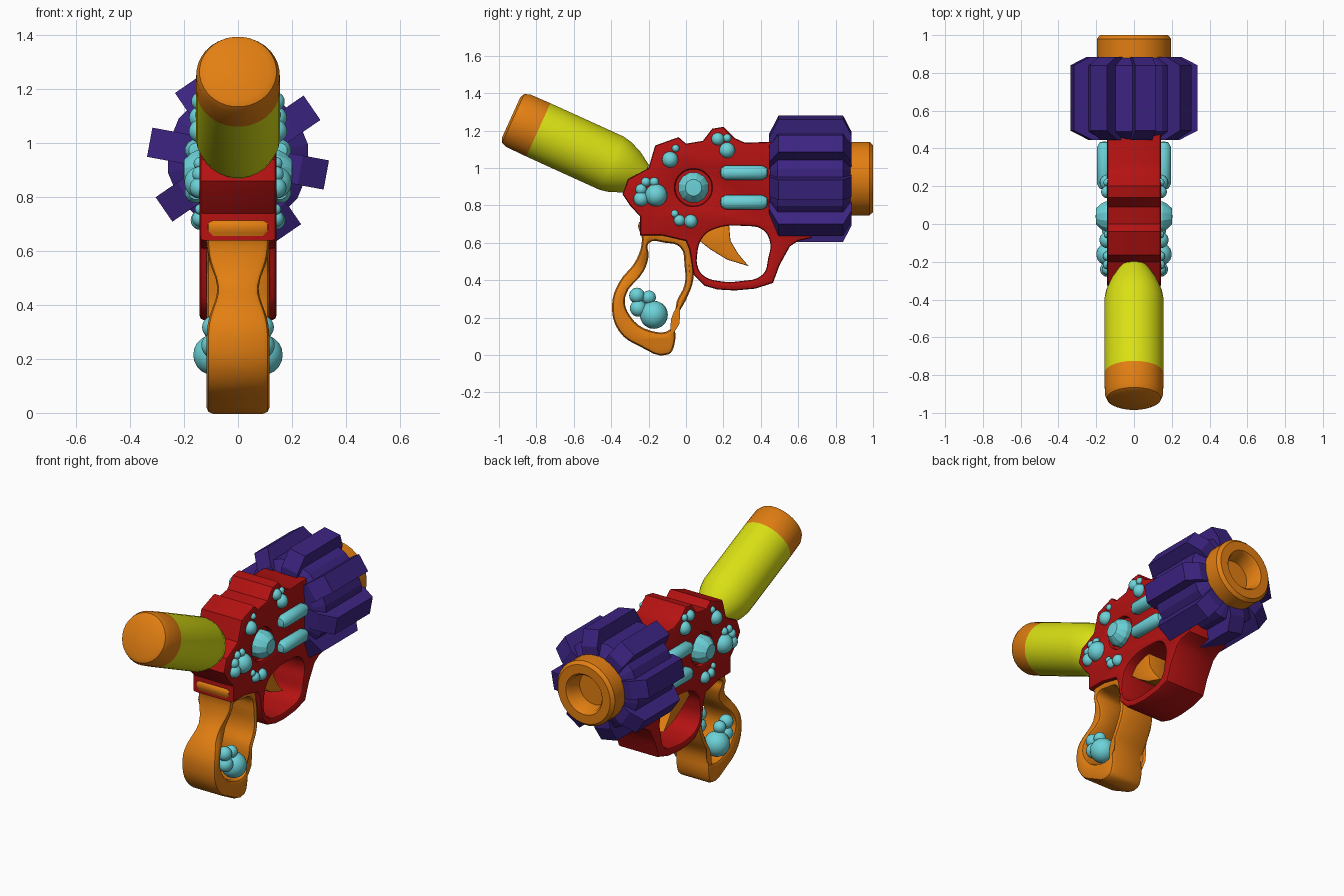
import bpy, bmesh, math
from mathutils import Vector, Matrix

if "Cube" in bpy.data.objects:
    bpy.data.objects.remove(bpy.data.objects["Cube"])

def material(name, rgb):
    m = bpy.data.materials.new(name)
    m.diffuse_color = (*rgb, 1)
    m.use_nodes = True
    m.node_tree.nodes["Principled BSDF"].inputs["Base Color"].default_value = m.diffuse_color
    return m

RED = material("red", (0.46, 0.006, 0.006))
ORANGE = material("orange", (0.76, 0.21, 0.006))
YELLOW = material("yellow", (0.70, 0.75, 0.007))
PURPLE = material("purple", (0.045, 0.017, 0.22))
CYAN = material("cyan", (0.15, 0.65, 0.69))


def finish(name, bm, mats, angle=35):
    bmesh.ops.remove_doubles(bm, verts=bm.verts, dist=0.0002)
    bmesh.ops.recalc_face_normals(bm, faces=bm.faces)
    me = bpy.data.meshes.new(name)
    bm.to_mesh(me)
    bm.free()
    for m in mats:
        me.materials.append(m)
    ob = bpy.data.objects.new(name, me)
    bpy.context.collection.objects.link(ob)
    if angle:
        bpy.ops.object.select_all(action='DESELECT')
        ob.select_set(True)
        bpy.context.view_layer.objects.active = ob
        bpy.ops.object.shade_smooth_by_angle(angle=math.radians(angle))
    return ob


def lathe(bm, profile, origin, axis, segs):
    """Revolve (radius, distance) points around an axis."""
    rot = Vector(axis).to_track_quat('Z', 'Y')
    rings = []
    for r, t in profile:
        rings.append([bm.verts.new(Vector(origin) + rot @ Vector(
            (r * math.cos(2 * math.pi * (i + .5) / segs), r * math.sin(2 * math.pi * (i + .5) / segs), t)))
            for i in range(segs)])
    for a, b in zip(rings, rings[1:]):
        for i in range(segs):
            j = (i + 1) % segs
            bm.faces.new((a[i], a[j], b[j], b[i]))


def plate(loops, half, bevel):
    """Side profile loops (points in y,z, smooth flag) extruded along x with a rounded edge."""
    cu = bpy.data.curves.new("profile", 'CURVE')
    cu.dimensions = '2D'
    cu.fill_mode = 'BOTH'
    cu.extrude = half - bevel
    cu.bevel_depth = bevel
    cu.bevel_resolution = 1
    cu.offset = -bevel
    for pts, smooth in loops:
        sp = cu.splines.new('BEZIER')
        sp.bezier_points.add(len(pts) - 1)
        sp.resolution_u = 4 if smooth else 1
        for bp, (y, z) in zip(sp.bezier_points, pts):
            bp.co = (y, z, 0)
            bp.handle_left_type = bp.handle_right_type = 'AUTO' if smooth else 'VECTOR'
        sp.use_cyclic_u = True
    ob = bpy.data.objects.new("profile", cu)
    bpy.context.collection.objects.link(ob)
    dg = bpy.context.evaluated_depsgraph_get()
    me = bpy.data.meshes.new_from_object(ob.evaluated_get(dg))
    bpy.data.objects.remove(ob)
    bm = bmesh.new()
    bm.from_mesh(me)
    for f in bm.faces:
        f.material_index = 0
    bm.transform(Matrix(((0, 0, 1, 0), (1, 0, 0, 0), (0, 1, 0, 0), (0, 0, 0, 1))))
    return bm


# Body with trigger guard and round socket
outline = [(-.245, .64), (-.245, .74), (-.30, .80), (-.34, .86), (-.31, .94), (-.20, 1.0), (-.165, 1.12),
           (-.04, 1.165), (0, 1.13), (.09, 1.145), (.14, 1.21), (.2, 1.22), (.26, 1.16), (.315, 1.135),
           (.6, 1.145), (.67, 1.0), (.67, .625), (.6, .61), (.555, .58), (.5, .48), (.465, .385), (.37, .355),
           (.26, .345), (.17, .35), (.1, .37), (.04, .43), (.02, .56), (0, .61), (-.13, .64)]
guard_hole = [(.06, .54), (.09, .63), (.155, .675), (.315, .69), (.41, .67), (.45, .6), (.44, .52),
              (.41, .43), (.29, .395), (.18, .395), (.1, .42), (.065, .465)]
socket = [(.04 + .098 * math.cos(a * math.pi / 4), .895 + .098 * math.sin(a * math.pi / 4)) for a in range(8)]
finish("body", plate([(outline, False), (guard_hole, True), (socket, True)], .142, .014), [RED])
bm = bmesh.new()
lathe(bm, [(0, -.115), (.1, -.115), (.1, .115), (0, .115)], (0, .04, .895), (1, 0, 0), 24)
finish("socket_floor", bm, [RED])

# Trigger
trigger = [(.06, .62), (.12, .69), (.23, .7), (.238, .61), (.28, .54), (.335, .475), (.22, .51), (.13, .565)]
finish("trigger", plate([(trigger, False)], .08, .006), [ORANGE])

# Open grip, pinched at the back of the waist
grip = [(-.25, .71), (-.235, .62), (-.265, .51), (-.36, .385), (-.395, .27), (-.36, .13), (-.245, .045),
        (-.095, .003), (-.062, .055), (-.055, .19), (0, .295), (.04, .41), (.025, .56), (0, .66), (-.1, .71)]
grip_hole = [(-.2, .597), (-.11, .6), (-.03, .575), (-.008, .48), (-.008, .375), (-.05, .285), (-.08, .14),
             (-.19, .13), (-.30, .21), (-.325, .31), (-.225, .45), (-.2, .53)]
bm = plate([(grip, True), (grip_hole, True)], .117, .024)
for v in bm.verts:
    if v.co.y < -.15:
        v.co.x *= 1 - .35 * math.exp(-((v.co.z - .46) / .09) ** 2)
finish("grip", bm, [ORANGE])

# Tilted rear tank: orange cap, yellow tube
origin, axis = Vector((0, -.935, 1.27)), Vector((0, .91, -.414)).normalized()
bm = bmesh.new()
lathe(bm, [(0, 0), (.12, 0), (.143, .012), (.155, .04), (.157, .16), (.157, .59), (.147, .64),
           (.12, .705), (.075, .775), (0, .80)], origin, axis, 32)
for f in bm.faces:
    f.material_index = int((f.calc_center_median() - origin).dot(axis) > .16)
finish("rear_tank", bm, [ORANGE, YELLOW])

# Finned drum
HUB = .943
bm = bmesh.new()
lathe(bm, [(0, .45), (.2, .45), (.265, .49), (.265, .84), (.2, .88), (0, .88)], (0, 0, HUB), (0, 1, 0), 16)
fin = [(.17, .445), (.235, .445), (.333, .495), (.333, .84), (.245, .885), (.17, .885)]
for k in range(8):
    a = math.radians(-10.5 + 45 * k)
    out, side = Vector((math.cos(a), 0, math.sin(a))), Vector((-math.sin(a), 0, math.cos(a)))
    ends = [[bm.verts.new(out * r + side * s + Vector((0, y, HUB))) for r, y in fin] for s in (-.055, .055)]
    bm.faces.new(ends[0])
    bm.faces.new(ends[1])
    for i in range(6):
        j = (i + 1) % 6
        bm.faces.new((ends[0][i], ends[0][j], ends[1][j], ends[1][i]))
finish("finned_drum", bm, [PURPLE], 0)

# Muzzle with a shallow bore
bm = bmesh.new()
lathe(bm, [(0, .80), (.198, .80), (.198, .98), (.18, 1.0), (.125, 1.0), (.112, .985), (.1, .9), (0, .9)],
      (0, 0, HUB), (0, 1, 0), 32)
finish("muzzle", bm, [ORANGE])

# Bubbles, domes and capsules on both sides
body_bubbles = [(-.16, .855, .06), (-.24, .835, .04), (-.24, .885, .03), (-.215, .925, .025), (-.17, .925, .025),
                (.025, .715, .036), (-.035, .72, .03), (-.06, .755, .02), (-.085, 1.045, .043),
                (-.055, 1.105, .02), (.22, 1.095, .042), (.17, 1.155, .034), (.22, 1.16, .022)]
grip_bubbles = [(-.172, .215, .075), (-.255, .25, .045), (-.262, .318, .042), (-.198, .308, .037)]


def bubbles(name, spots, x):
    bm = bmesh.new()
    for s in (-1, 1):
        for y, z, r in spots:
            bmesh.ops.create_uvsphere(bm, u_segments=18, v_segments=10, radius=r,
                                      matrix=Matrix.Translation((s * x, y, z)))
    finish(name, bm, [CYAN])


bubbles("body_bubbles", body_bubbles, .14)
bubbles("grip_bubbles", grip_bubbles, .092)
for s, tag in ((-1, "left"), (1, "right")):
    bm = bmesh.new()
    lathe(bm, [(0, .1), (.083, .1), (.083, .15), (.07, .175), (.045, .2), (0, .203)],
          (0, .04, .895), (s, 0, 0), 12)
    finish("dome_" + tag, bm, [CYAN], 20)
    for z, level in ((.975, "upper"), (.817, "lower")):
        bm = bmesh.new()
        lathe(bm, [(0, 0), (.026, .006), (.04, .03), (.04, .225), (.026, .25), (0, .256)],
              (s * .157, .182, z), (0, 1, 0), 12)
        finish(f"capsule_{level}_{tag}", bm, [CYAN])
